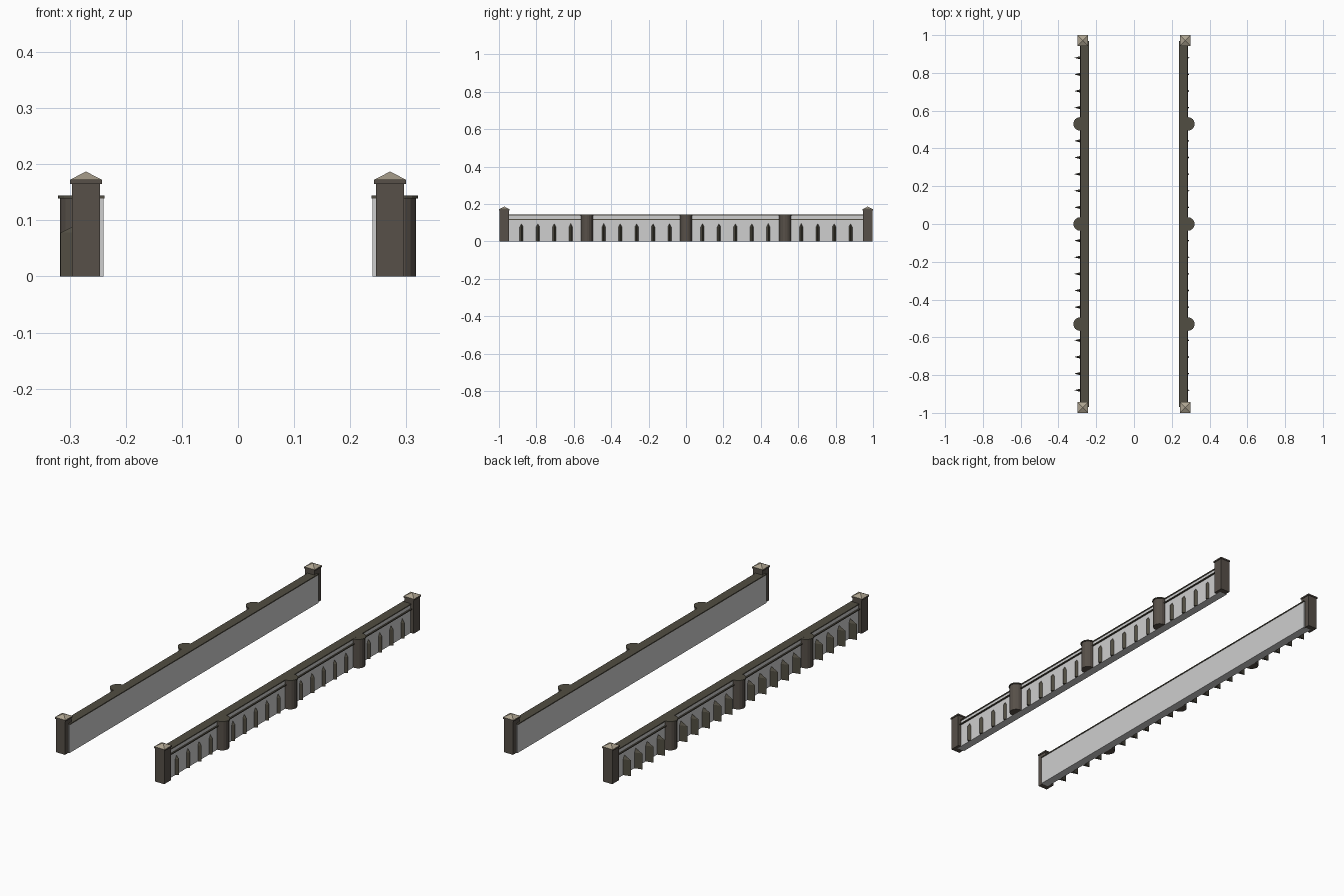
import bpy, math

if "Cube" in bpy.data.objects:
    bpy.data.objects.remove(bpy.data.objects["Cube"])


def mat(name, c):
    m = bpy.data.materials.new(name)
    m.diffuse_color = (*c, 1)
    m.use_nodes = True
    m.node_tree.nodes["Principled BSDF"].inputs["Base Color"].default_value = m.diffuse_color
    return m


STONE = mat("dark brown stone", (0.095, 0.080, 0.066))
COPE = mat("dark olive stone", (0.082, 0.074, 0.054))
WALL = mat("light grey wall", (0.62, 0.62, 0.62))
CAP = mat("beige cap", (0.42, 0.37, 0.28))


def mesh(name, verts, faces, m):
    me = bpy.data.meshes.new(name)
    me.from_pydata(verts, [], faces)
    ob = bpy.data.objects.new(name, me)
    bpy.context.collection.objects.link(ob)
    me.materials.append(m)
    return ob


def prism(name, pts, z0, z1, m, apex=None):
    """Vertical prism over a counter-clockwise outline, optionally topped by a point."""
    if sum(a[0] * b[1] - b[0] * a[1] for a, b in zip(pts, pts[1:] + pts[:1])) < 0:
        pts = pts[::-1]
    n = len(pts)
    v = [(x, y, z0) for x, y in pts] + [(x, y, z1) for x, y in pts]
    f = [tuple(range(n))[::-1]]
    f += [(i, (i + 1) % n, n + (i + 1) % n, n + i) for i in range(n)]
    if apex:
        v.append(apex)
        f += [(n + i, n + (i + 1) % n, 2 * n) for i in range(n)]
    else:
        f.append(tuple(range(n, 2 * n)))
    return mesh(name, v, f, m)


def box(name, s, x0, x1, y0, y1, z0, z1, m):
    return prism(name, [(s * x0, y0), (s * x1, y0), (s * x1, y1), (s * x0, y1)], z0, z1, m)


for s, side in ((-1, "left"), (1, "right")):
    # wall body, coping and outer ledge
    box(side + "_wall", s, 0.240, 0.280, -0.97, 0.97, 0, 0.139, WALL)
    box(side + "_coping", s, 0.2375, 0.283, -0.97, 0.97, 0.139, 0.1445, COPE)
    box(side + "_ledge", s, 0.279, 0.287, -0.97, 0.97, 0.116, 0.121, COPE)

    # half-round piers with slightly wider tops
    for y in (-0.53, 0, 0.53):
        for nm, r, z0, z1, m in (("pier", 0.032, 0, 0.139, STONE),
                                 ("pier_top", 0.036, 0.139, 0.1444, COPE)):
            arc = [(s * (0.285 + r * math.cos(a)), y + r * math.sin(a))
                   for a in (math.radians(-90 + 22.5 * i) for i in range(9))]
            pts = [(s * 0.279, y - r)] + arc + [(s * 0.279, y + r)]
            prism(side + "_" + nm, pts, z0, z1, m)

    # pointed wedge buttresses, deeper on the left wall
    tip = 0.316 if s < 0 else 0.293
    for k in range(-10, 11):
        if k in (0, 6, -6):
            continue
        y = 0.088 * k
        prism(side + "_buttress", [(s * 0.279, y - 0.010), (s * tip, y), (s * 0.279, y + 0.010)],
              0, 0.078, COPE, (s * 0.2795, y, 0.096))

    # end posts with slab and pyramid cap
    for e in (-1, 1):
        y = e * 0.9715
        box(side + "_post", s, 0.246, 0.296, y - 0.0255, y + 0.0255, 0, 0.166, STONE)
        box(side + "_post_slab", s, 0.2425, 0.2995, y - 0.0285, y + 0.0285, 0.165, 0.172, STONE)
        q = [(s * (0.271 + i * 0.0283), y + j * 0.0283)
             for i, j in ((-1, -1), (1, -1), (1, 1), (-1, 1))]
        prism(side + "_post_cap", q, 0.172, 0.1725, CAP, (s * 0.271, y, 0.187))
